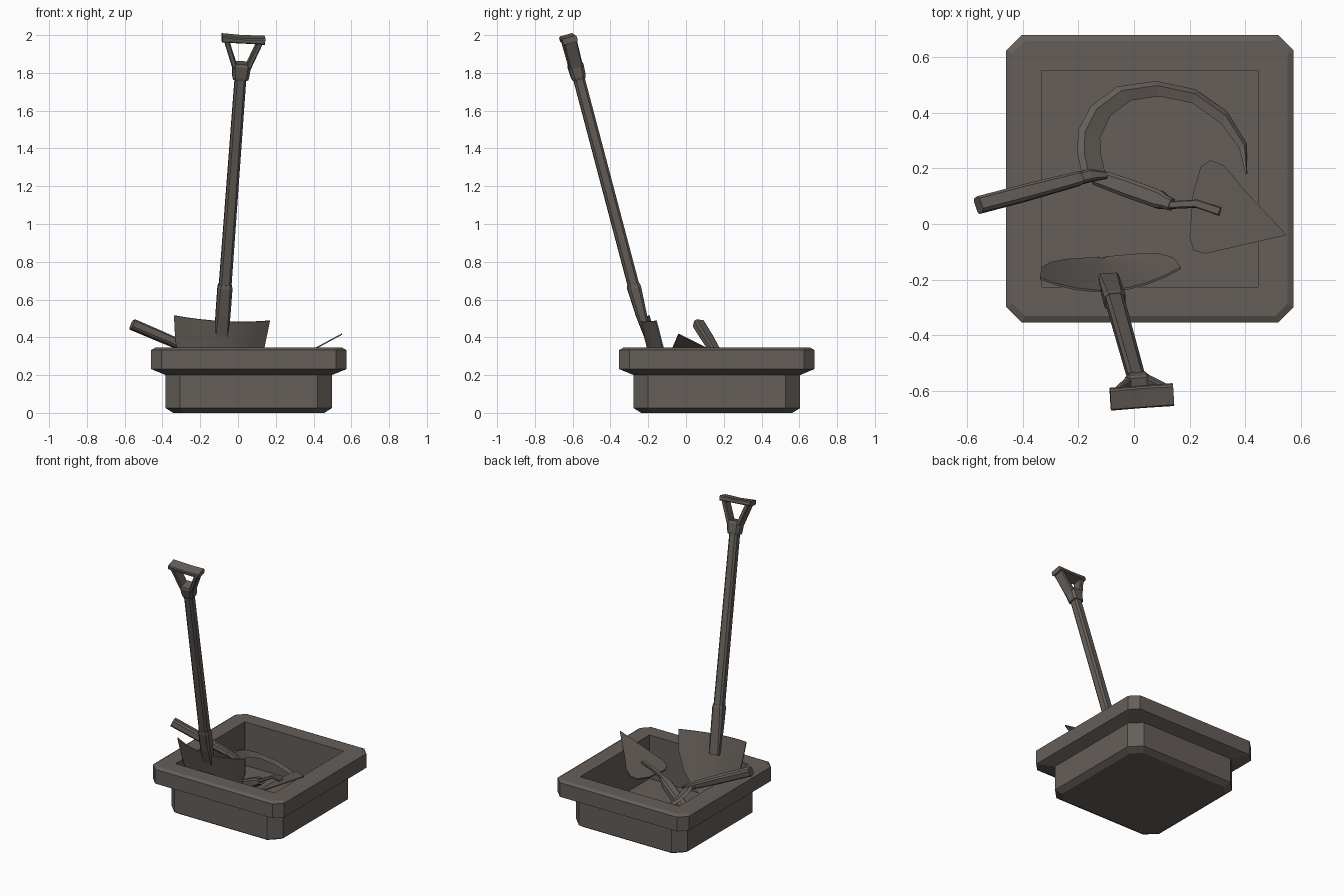
import bpy, bmesh, math
from mathutils import Vector as V

if "Cube" in bpy.data.objects:
    bpy.data.objects.remove(bpy.data.objects["Cube"])

mat = bpy.data.materials.new("dark_warm_grey")
mat.diffuse_color = (0.13, 0.113, 0.10, 1)
mat.use_nodes = True
mat.node_tree.nodes["Principled BSDF"].inputs["Base Color"].default_value = mat.diffuse_color


def finish(name, bm, smooth=None):
    bmesh.ops.remove_doubles(bm, verts=bm.verts, dist=1e-4)
    bmesh.ops.recalc_face_normals(bm, faces=bm.faces)
    me = bpy.data.meshes.new(name)
    bm.to_mesh(me)
    bm.free()
    me.materials.append(mat)
    ob = bpy.data.objects.new(name, me)
    bpy.context.collection.objects.link(ob)
    if smooth:
        bpy.ops.object.select_all(action='DESELECT')
        ob.select_set(True)
        bpy.context.view_layer.objects.active = ob
        bpy.ops.object.shade_smooth_by_angle(angle=math.radians(smooth))
    return ob


def loft(name, rings, smooth=None):
    """Skin a list of equal-length closed rings and cap both ends."""
    bm = bmesh.new()
    vs = [[bm.verts.new(p) for p in r] for r in rings]
    n = len(vs[0])
    for a, b in zip(vs, vs[1:]):
        for i in range(n):
            j = (i + 1) % n
            bm.faces.new((a[i], a[j], b[j], b[i]))
    bm.faces.new(vs[0])
    bm.faces.new(vs[-1])
    return finish(name, bm, smooth)


def chamfered(w, h, c):
    return [(w, -h + c), (w, h - c), (w - c, h), (-w + c, h),
            (-w, h - c), (-w, -h + c), (-w + c, -h), (w - c, -h)]


def bar(name, stations, side, up, smooth=None):
    """Chamfered bar; each station is (centre, half width, half height)."""
    rings = []
    for p, w, h in stations:
        p = V(p)
        rings.append([p + side * a + up * b
                      for a, b in chamfered(w, h, min(w, h) * 0.4)])
    return loft(name, rings, smooth)


# Planter: one chamfered-square profile, outside then inside
C = V((0.057, 0.163, 0))
profile = [(0.40, 0.06, 0), (0.44, 0.075, 0.025), (0.44, 0.075, 0.2),
           (0.517, 0.055, 0.232), (0.517, 0.055, 0.333), (0.495, 0.045, 0.345),
           (0.39, 0.002, 0.345), (0.39, 0.002, 0.035)]
loft("planter", [[C + V((a, b, z)) for a, b in chamfered(h, h, c)]
                 for h, c, z in profile])

# Shovel frame: s runs up the leaning shaft, r to its right, f to its back
O = V((0.015, -0.575, 1.8))
u = V((0.105, -0.375, 1.42)).normalized()
r = V((1, 0.06, 0))
r = (r - u * r.dot(u)).normalized()
f = u.cross(r)


def S(a, b, s):
    return O + r * a + f * b + u * s


bar("shovel_shaft", [(S(0, 0, -1.25), .033, .03), (S(0, 0, 0), .03, .03)], r, f)
bar("shovel_socket", [(S(0, .005, -1.49), .036, .014), (S(0, 0, -1.33), .039, .028),
                      (S(0, 0, -1.18), .039, .036), (S(0, 0, -1.16), .035, .032)], r, f)
bar("handle_ferrule", [(S(0, 0, -.035), .040, .034), (S(0, 0, -.02), .044, .038),
                       (S(0, 0, .04), .05, .042), (S(0, 0, .055), .042, .036)], r, f)
for sgn, side in ((-1, "left"), (1, "right")):
    bar("handle_arm_" + side, [(S(sgn * .034, 0, .03), .015, .036),
                               (S(sgn * .095, 0, .19), .014, .036)], r, f)
bar("handle_grip", [(S(-.114, 0, .186), .040, .017), (S(0, 0, .184), .040, .014),
                    (S(.114, 0, .186), .040, .017)], f, u)

# Shovel blade: curved sheet, tapering to the buried tip
rings = []
N = 8
for s, w, d in [(-1.36, .255, .065), (-1.5, .238, .065), (-1.62, .20, .05),
                (-1.72, .135, .03), (-1.785, .06, .012), (-1.81, .015, .004)]:
    ring = []
    for thick, order in ((-.004, range(N + 1)), (.004, range(N, -1, -1))):
        for i in order:
            t = i / N * 2 - 1
            ring.append(S(w * t, -.012 + d * t * t + thick, s))
    rings.append(ring)
loft("shovel_blade", rings, 30)


# Sickle: top-view curve laid on a tilted plane
def P(x, y, lift=0):
    return V((x, y, .3 - .4 * (x + .17) - .27 * (y - .17) + lift))


outer = [(-.19, .19), (-.205, .26), (-.2, .34), (-.155, .425), (-.06, .495), (.08, .515),
         (.22, .485), (.335, .405), (.405, .29), (.408, .18)]
inner = [(-.10, .165), (-.118, .25), (-.122, .31), (-.085, .39), (-.01, .445), (.09, .46),
         (.21, .435), (.315, .36), (.38, .27), (.402, .178)]
rings = []
for i, ((ox, oy), (ix, iy)) in enumerate(zip(outer, inner)):
    mx, my = ox * .7 + ix * .3, oy * .7 + iy * .3
    t = .014 if i < 8 else .007
    rings.append([P(ox, oy), P(mx, my, t), P(ix, iy), P(mx, my, -t)])
loft("sickle_blade", rings)

ax = (P(-.17, .17) - P(-.55, .07)).normalized()
nrm = V((.4, .27, 1)).normalized()
nrm = (nrm - ax * nrm.dot(ax)).normalized()
sd = nrm.cross(ax)
bar("sickle_handle", [(P(-.56, .068, -.015), .03, .027), (P(-.40, .11, -.008), .03, .026),
                      (P(-.20, .163), .025, .022), (P(-.185, .167), .019, .018)], sd, nrm)
bar("sickle_ferrule", [(P(-.19, .166), .022, .02), (P(-.16, .174), .022, .02),
                       (P(-.10, .175), .012, .01)], sd, nrm)


# Trowel blade: thin leaf resting on the planter edge, tip up
def T(x, y, lift=0):
    return V((x, y, .417 - .54 * (.55 - x) + lift))


leaf = [(.55, -.04), (.40, .12), (.325, .21), (.275, .23), (.24, .205), (.212, .11),
        (.2, -.05), (.215, -.095), (.255, -.107)]
loft("trowel_blade", [[T(x, y, h) for x, y in leaf] for h in (-.004, .004)])

# Trowel shank and grip, pointing down into the planter
tax = (V((.14, .07, .235)) - V((-.14, .17, .09))).normalized()
tside = V((0, 0, 1)).cross(tax).normalized()
tup = tax.cross(tside)
bar("trowel_shank", [(T(.31, .045, .006), .015, .008), (T(.225, .073, .045), .015, .01),
                     (T(.13, .068, .045), .014, .011), (T(.10, .082, .045), .014, .011)],
    tside, tup)
bar("trowel_grip", [(V((.135, .07, .232)), .022, .02), (V((.11, .08, .219)), .025, .023),
                    (V((.09, .088, .209)), .033, .03), (V((-.02, .128, .152)), .034, .03),
                    (V((-.13, .167, .095)), .03, .027), (V((-.145, .172, .087)), .02, .018)],
    tside, tup)
